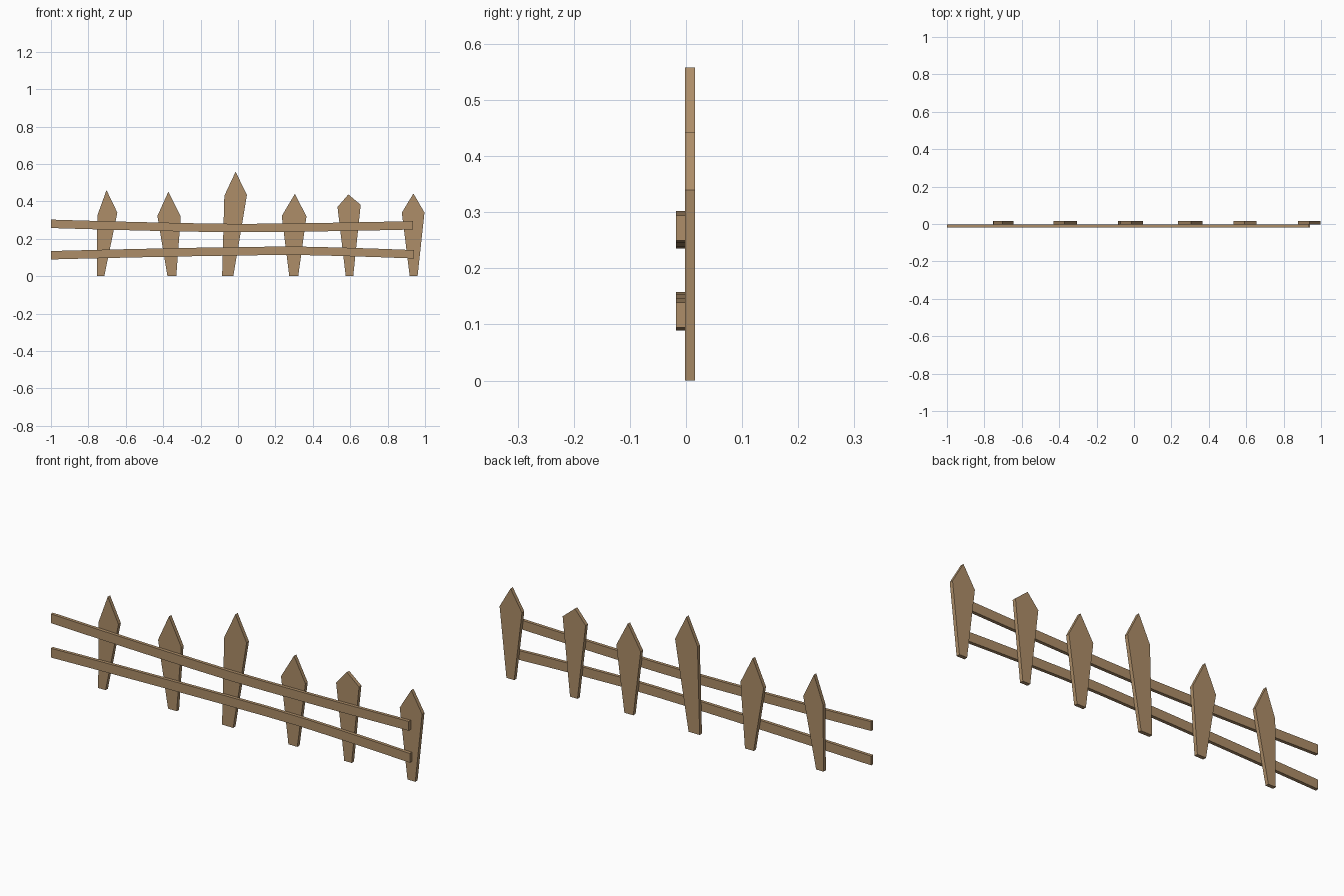
import bpy, bmesh

cube = bpy.data.objects.get("Cube")
if cube:
    bpy.data.objects.remove(cube, do_unlink=True)

wood = bpy.data.materials.new("weathered_wood")
wood.use_nodes = True
color = (0.42, 0.27, 0.14, 1)
wood.diffuse_color = color
wood.node_tree.nodes["Principled BSDF"].inputs["Base Color"].default_value = color


def plank(name, outline, front, back):
    """Extrude an x-z outline from y = front to y = back."""
    bm = bmesh.new()
    face = bm.faces.new([bm.verts.new((x, front, z)) for x, z in outline])
    result = bmesh.ops.extrude_face_region(bm, geom=[face], use_keep_orig=True)
    moved = [g for g in result["geom"] if isinstance(g, bmesh.types.BMVert)]
    bmesh.ops.translate(bm, vec=(0, back - front, 0), verts=moved)
    bmesh.ops.recalc_face_normals(bm, faces=bm.faces)
    mesh = bpy.data.meshes.new(name)
    bm.to_mesh(mesh)
    bm.free()
    mesh.materials.append(wood)
    obj = bpy.data.objects.new(name, mesh)
    bpy.context.collection.objects.link(obj)


# Pickets: foot left, foot right, right shoulder, tip, left shoulder
pickets = [
    (-0.755, -0.715, (-0.645, 0.34), (-0.703, 0.46), (-0.752, 0.325)),
    (-0.377, -0.33, (-0.306, 0.32), (-0.372, 0.452), (-0.431, 0.322)),
    (-0.085, -0.025, (0.048, 0.435), (-0.013, 0.558), (-0.073, 0.43)),
    (0.274, 0.322, (0.366, 0.32), (0.304, 0.44), (0.234, 0.322)),
    (0.576, 0.616, (0.656, 0.382), (0.59, 0.437), (0.532, 0.37)),
    (0.918, 0.96, (0.997, 0.34), (0.938, 0.442), (0.876, 0.34)),
]
for i, (left, right, *head) in enumerate(pickets, 1):
    plank(f"picket_{i}", [(left, 0), (right, 0), *head], -0.002, 0.016)


# Rails: gently bowed boards, with a kink or crest at the given bend position
def rail(name, end, bend, heights, thickness):
    start, middle, finish = heights
    points = []
    steps = 10
    for i in range(steps + 1):
        x = -1 + (end + 1) * i / steps
        side = start if x < bend else finish
        reach = bend + 1 if x < bend else end - bend
        t = abs(x - bend) / reach
        points.append((x, middle + (side - middle) * t ** 1.4))
    half = thickness / 2
    lower = [(x, z - half) for x, z in points]
    upper = [(x, z + half) for x, z in reversed(points)]
    plank(name, lower + upper, -0.018, -0.002)


rail("upper_rail", 0.936, 0.03, (0.28, 0.257, 0.272), 0.045)
rail("lower_rail", 0.942, 0.28, (0.112, 0.136, 0.117), 0.045)
